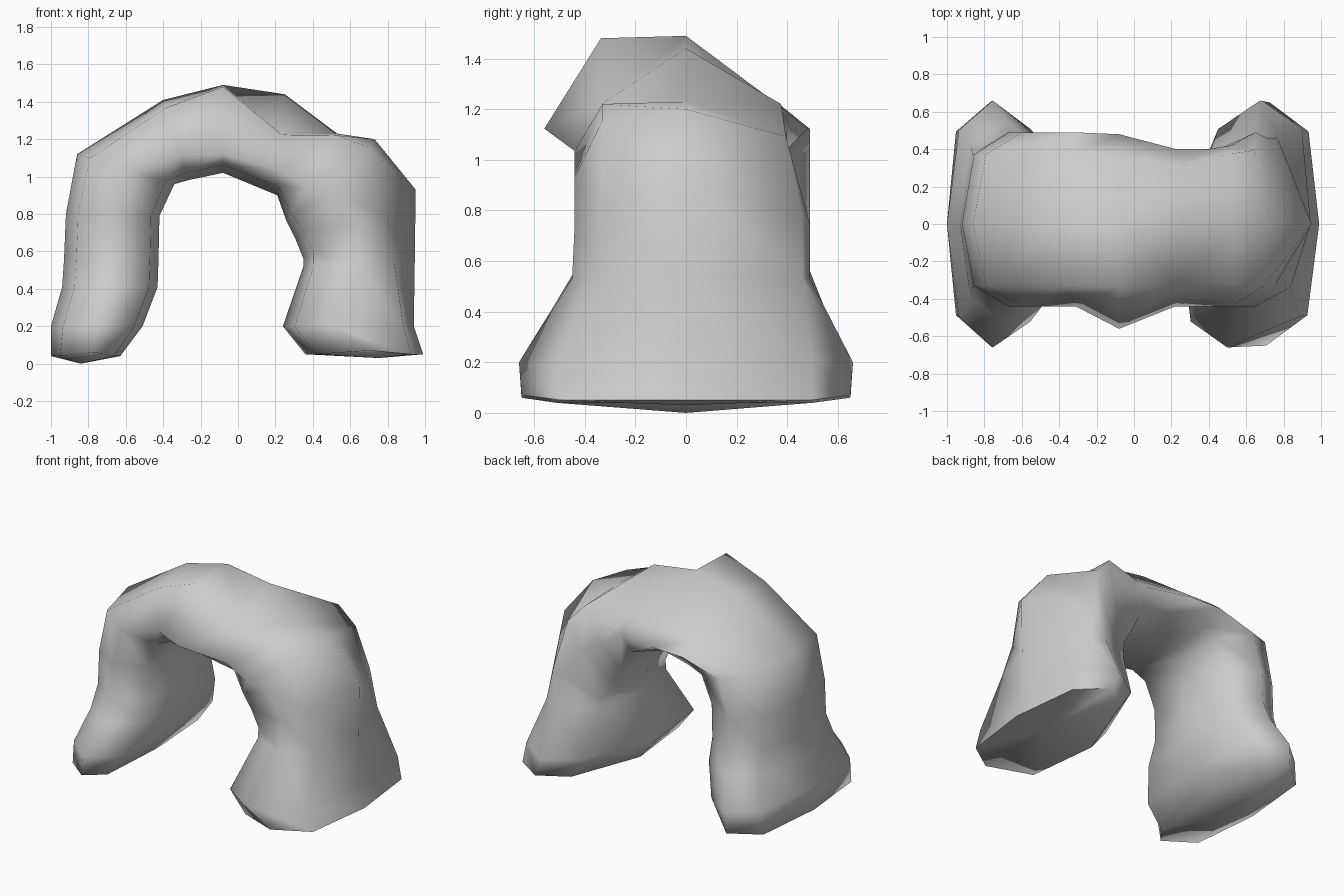
import bpy, bmesh
from mathutils import Vector

if "Cube" in bpy.data.objects:
    bpy.data.objects.remove(bpy.data.objects["Cube"])

INSET = (0.13, 0.13)    # default outer corner insets (front, back)
RIDGE = (0.5, 0.5)      # default ridge positions, 0 inner edge - 1 outer edge (front, back)
CREST = 7               # index of the crown station

# Stations along the arch, left foot to right foot:
# inner (x, z), outer (x, z), (front y, back y), ridges, outer insets
STATIONS = [
    ((-0.63, 0.04), (-1.00, 0.04), (-0.65, 0.65), (0.38, 0.38), INSET),
    ((-0.51, 0.20), (-1.00, 0.20), (-0.66, 0.66), RIDGE, INSET),
    ((-0.43, 0.41), (-0.94, 0.41), (-0.53, 0.55), RIDGE, INSET),
    ((-0.425, 0.56), (-0.93, 0.56), (-0.44, 0.49), RIDGE, INSET),
    ((-0.42, 0.79), (-0.92, 0.80), (-0.44, 0.49), RIDGE, INSET),
    ((-0.34, 0.96), (-0.86, 1.12), (-0.44, 0.49), RIDGE, INSET),
    ((-0.27, 0.98), (-0.40, 1.41), (-0.44, 0.49), (0.32, 0.33), (0.10, 0.45)),
    ((-0.08, 1.02), (-0.08, 1.49), (-0.56, 0.48), (0.22, 0.22), (0.02, 0.58)),
    ((0.21, 0.90), (0.25, 1.44), (-0.44, 0.40), (0.25, 0.40), (0.40, 0.43)),
    ((0.26, 0.76), (0.53, 1.23), (-0.44, 0.40), (0.40, 0.50), (0.02, 0.02)),
    ((0.31, 0.66), (0.73, 1.20), (-0.44, 0.42), RIDGE, (0.08, 0.20)),
    ((0.35, 0.56), (0.95, 0.93), (-0.44, 0.49), RIDGE, (0.33, 0.40)),
    ((0.35, 0.52), (0.945, 0.54), (-0.45, 0.49), RIDGE, (0.18, 0.30)),
    ((0.24, 0.20), (0.94, 0.20), (-0.66, 0.66), (0.37, 0.62), (0.08, 0.06)),
    ((0.36, 0.05), (0.99, 0.05), (-0.65, 0.65), (0.55, 0.58), (0.10, 0.09)),
]


def ring(bm, inner, outer, depth, ridges, insets):
    """Eight-sided section between the inner and outer line of the arch."""
    a = Vector((inner[0], 0, inner[1]))
    b = Vector((outer[0], 0, outer[1]))
    front, back = depth
    right_leg = inner[0] > 0.25 and inner[1] > 0.5
    right_foot = inner[0] > 0 and inner[1] < 0.3
    back_corner = 0.94 if right_leg else 0.76
    front_corner = 0.6 if front < -0.54 and inner[1] > 1 else 0.75
    inner_back = 0.3 if right_foot else 0.09
    points = [(1, 0), (1 - insets[1], back * back_corner), (ridges[1], back),
              (inner_back, back * 0.77), (0, 0), (0.09, front * 0.79),
              (ridges[0], front), (1 - insets[0], front * front_corner)]
    return [bm.verts.new(a.lerp(b, u) + Vector((0, y, 0))) for u, y in points]


def cap(bm, loop, x, z):
    """Close a foot with a shallow point."""
    tip = bm.verts.new((x, 0, z))
    for i in range(len(loop)):
        bm.faces.new((loop[i], loop[(i + 1) % len(loop)], tip))


# Stone arch lofted through the stations
bm = bmesh.new()
rings = [ring(bm, *s) for s in STATIONS]
for r, s in zip(rings, rings[1:]):
    for i in range(8):
        j = (i + 1) % 8
        bm.faces.new((r[i], r[j], s[j], s[i]))
cap(bm, rings[0], -0.84, 0.0)
cap(bm, rings[-1], 0.75, 0.03)
for v in rings[0] + rings[-1]:      # foot tips lift slightly
    v.co.z += 0.02 * (abs(v.co.y) > 0.6)

# Crease running down from the crest
bmesh.ops.connect_verts(bm, verts=[rings[CREST][0], rings[CREST + 1][7]])
bmesh.ops.recalc_face_normals(bm, faces=bm.faces)

mesh = bpy.data.meshes.new("stone_arch")
bm.to_mesh(mesh)
bm.free()
arch = bpy.data.objects.new("stone_arch", mesh)
bpy.context.collection.objects.link(arch)

# Smooth faces with sharp breaks
bpy.context.view_layer.objects.active = arch
arch.select_set(True)
bpy.ops.object.shade_smooth_by_angle(angle=1.6)
